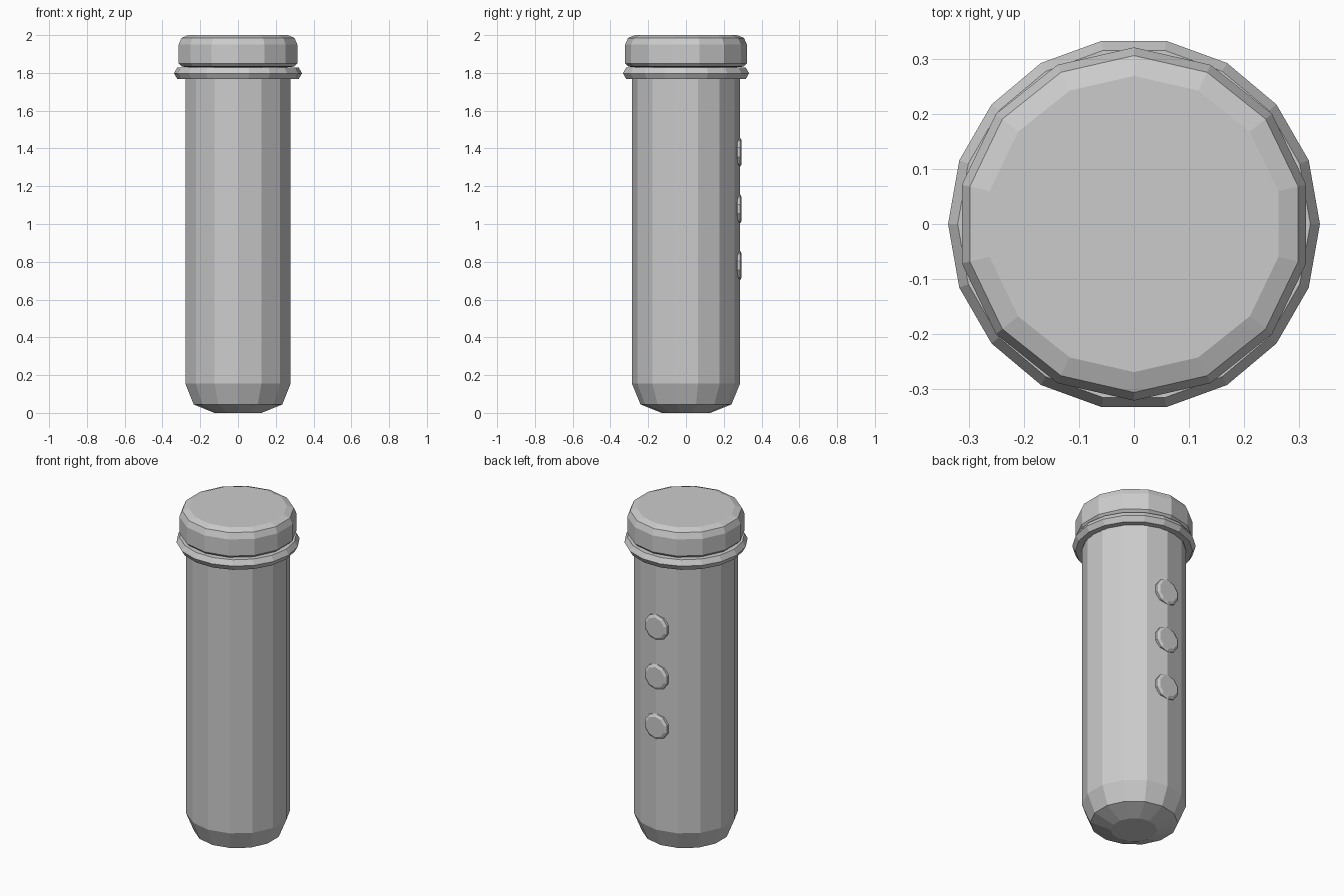
import bpy, bmesh, math
from mathutils import Matrix

if "Cube" in bpy.data.objects:
    bpy.data.objects.remove(bpy.data.objects["Cube"])


def lathe(name, profile, sides, start=0.0, closed=False, matrix=None):
    """Revolve (radius, z) points about z; caps the ends unless the profile is closed."""
    bm = bmesh.new()
    rings = []
    for r, z in profile:
        rings.append([bm.verts.new((r * math.cos(start + 2 * math.pi * i / sides),
                                    r * math.sin(start + 2 * math.pi * i / sides), z))
                      for i in range(sides)])
    pairs = list(zip(rings, rings[1:]))
    if closed:
        pairs.append((rings[-1], rings[0]))
    else:
        bm.faces.new(rings[0])
        bm.faces.new(rings[-1])
    for a, b in pairs:
        for i in range(sides):
            j = (i + 1) % sides
            bm.faces.new((a[i], a[j], b[j], b[i]))
    bmesh.ops.recalc_face_normals(bm, faces=bm.faces)
    if matrix:
        bm.transform(matrix)
    mesh = bpy.data.meshes.new(name)
    bm.to_mesh(mesh)
    bm.free()
    obj = bpy.data.objects.new(name, mesh)
    bpy.context.collection.objects.link(obj)
    return obj


# main tube with tapered, rounded foot
lathe("body", [(0.128, 0.0), (0.241, 0.045), (0.286, 0.155), (0.286, 1.81)],
      14, math.pi / 2)

# neck joining tube and cap
lathe("neck", [(0.27, 1.79), (0.27, 1.85)], 14, math.pi / 2)

# bevelled cap
lathe("cap", [(0.285, 1.83), (0.307, 1.835), (0.322, 1.85), (0.322, 1.95),
              (0.307, 1.985), (0.27, 2.0)], 14, math.pi / 2)

# collar ring under the cap
tube = [(0.304 + 0.035 * math.cos(math.pi * k / 3),
         1.798 + 0.035 * math.sin(math.pi * k / 3)) for k in range(6)]
lathe("collar_ring", tube, 18, 0.0, closed=True)

# three round buttons on the back (+y)
for n, z in enumerate((0.78, 1.08, 1.38), 1):
    place = Matrix.Translation((0, 0.279, z)) @ Matrix.Rotation(-math.pi / 2, 4, 'X')
    lathe(f"button_{n}", [(0.062, -0.016), (0.078, -0.007), (0.078, 0.007), (0.062, 0.016)],
          10, math.pi / 2, matrix=place)
